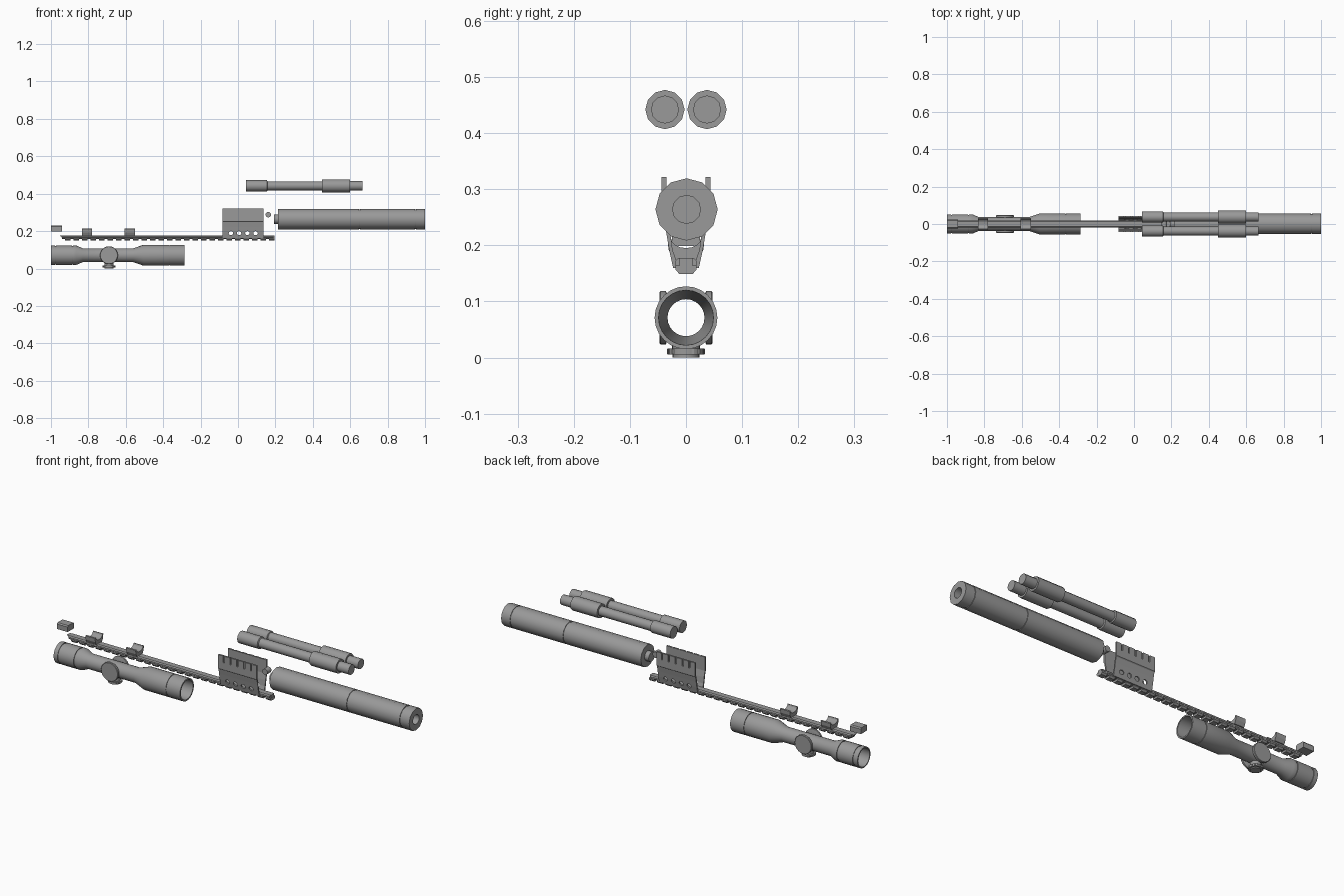
import bpy, bmesh, math
from mathutils import Vector

if "Cube" in bpy.data.objects:
    bpy.data.objects.remove(bpy.data.objects["Cube"])

# Dark grey finish shared by every part
grey = bpy.data.materials.new('dark_grey')
grey.diffuse_color = (0.32, 0.32, 0.32, 1)
grey.use_nodes = True
grey.node_tree.nodes["Principled BSDF"].inputs["Base Color"].default_value = grey.diffuse_color


def finish(name, bm, smooth=True):
    bmesh.ops.remove_doubles(bm, verts=bm.verts, dist=1e-5)
    bmesh.ops.recalc_face_normals(bm, faces=bm.faces)
    me = bpy.data.meshes.new(name)
    bm.to_mesh(me)
    bm.free()
    me.materials.append(grey)
    ob = bpy.data.objects.new(name, me)
    bpy.context.collection.objects.link(ob)
    if smooth:
        bpy.ops.object.select_all(action='DESELECT')
        ob.select_set(True)
        bpy.context.view_layer.objects.active = ob
        bpy.ops.object.shade_smooth_by_angle(angle=math.radians(31))
    return ob


def lathe(name, prof, centre, axis='X', sides=16, closed=False):
    """Spin (position along axis, radius) points around an axis through centre."""
    bm = bmesh.new()
    c = Vector(centre)
    rings = []
    for t, r in prof:
        ring = []
        for i in range(sides):
            a = 2 * math.pi * i / sides
            u, v = r * math.sin(a), r * math.cos(a)
            p = {'X': (t, u, v), 'Y': (u, t, v), 'Z': (u, v, t)}[axis]
            ring.append(bm.verts.new(c + Vector(p)))
        rings.append(ring)
    pairs = list(zip(rings, rings[1:]))
    if closed:
        pairs.append((rings[-1], rings[0]))
    else:
        bm.faces.new(rings[0])
        bm.faces.new(rings[-1])
    for a, b in pairs:
        for i in range(sides):
            j = (i + 1) % sides
            bm.faces.new((a[i], a[j], b[j], b[i]))
    return finish(name, bm)


def prism(bm, pts, lo, hi, axis='X'):
    """Extrude an outline along X (points are y,z) or along Y (points are x,z)."""
    def place(p, t):
        return (t, p[0], p[1]) if axis == 'X' else (p[0], t, p[1])
    a = [bm.verts.new(place(p, lo)) for p in pts]
    b = [bm.verts.new(place(p, hi)) for p in pts]
    bm.faces.new(a)
    bm.faces.new(b)
    n = len(pts)
    for i in range(n):
        j = (i + 1) % n
        bm.faces.new((a[i], a[j], b[j], b[i]))


def groove(x, r, w=0.005, d=0.004):
    return [(x - w, r), (x - w, r - d), (x + w, r - d), (x + w, r)]


# Scope tube: hollow, flared at both ends
lathe('scope_tube',
      [(-1.0, 0.052)] + groove(-0.975, 0.052, 0.003, 0.003) +
      groove(-0.885, 0.052, 0.003, 0.003) +
      [(-0.865, 0.052), (-0.83, 0.037), (-0.56, 0.037), (-0.505, 0.056)] +
      groove(-0.365, 0.056, 0.002, 0.003) + [(-0.287, 0.056),
      (-0.287, 0.049), (-0.33, 0.047), (-0.50, 0.033), (-0.92, 0.033),
      (-0.96, 0.045), (-1.0, 0.046)], (0, 0, 0.071), sides=24, closed=True)

# Scope turrets: one on each side and a ribbed one below
for s, label in ((-1, 'front'), (1, 'back')):
    lathe('scope_side_turret_' + label,
          [(s * 0.0345, 0.044), (s * 0.036, 0.048),
           (s * 0.045, 0.048), (s * 0.047, 0.046)], (-0.69, 0, 0.071), 'Y', 20)
lathe('scope_lower_turret',
      [(0.036, 0.025), (0.016, 0.025), (0.016, 0.033), (0.005, 0.033),
       (0.005, 0.024), (0, 0.024)], (-0.69, 0, 0), 'Z', 20)
bm = bmesh.new()
for i in range(16):
    a = 2 * math.pi * i / 16
    x, y = -0.69 + 0.032 * math.cos(a), 0.032 * math.sin(a)
    prism(bm, [(x - 0.002, 0.006), (x + 0.002, 0.006), (x + 0.002, 0.015),
               (x - 0.002, 0.015)], y - 0.002, y + 0.002, 'Y')
finish('scope_turret_ribs', bm, False)

# Long rail with cross teeth underneath
bm = bmesh.new()
prism(bm, [(-0.953, 0.177), (0.195, 0.177), (0.195, 0.159), (-0.935, 0.159)],
      -0.012, 0.012, 'Y')
prism(bm, [(-0.012, 0.159), (-0.019, 0.165), (-0.019, 0.172), (-0.014, 0.177),
           (0.014, 0.177), (0.019, 0.172), (0.019, 0.165), (0.012, 0.159)],
      -0.94, 0.19)
for i in range(25):
    x = -0.925 + i * 0.0455
    prism(bm, [(-0.012, 0.149), (-0.019, 0.157), (-0.019, 0.164),
               (0.019, 0.164), (0.019, 0.157), (0.012, 0.149)], x, x + 0.029)
finish('rail', bm, False)

# Two cradle clips on the rail
for n, x in enumerate((-0.807, -0.579)):
    bm = bmesh.new()
    arc = [(0.027 * math.cos(math.pi * i / 8), 0.214 - 0.019 * math.sin(math.pi * i / 8))
           for i in range(9)]
    prism(bm, arc + [(-0.033, 0.212), (-0.031, 0.192), (-0.022, 0.174),
                     (0.022, 0.174), (0.031, 0.192), (0.033, 0.212)],
          x - 0.027, x + 0.027)
    finish('cradle_clip_%d' % (n + 1), bm, False)

# Small end block
bm = bmesh.new()
prism(bm, [(-0.025, 0.199), (0.025, 0.199), (0.025, 0.224), (0.02, 0.23),
           (-0.02, 0.23), (-0.025, 0.224)], -1.0, -0.94)
finish('end_block', bm, False)

# Bracket: mirrored side plates, slotted outside at the top, drilled below
bm = bmesh.new()
for s in (-1, 1):
    prism(bm, [(s * y, z) for y, z in (
        (0.035, 0.322), (0.044, 0.322), (0.044, 0.252), (0.040, 0.248),
        (0.035, 0.222), (0.030, 0.192), (0.023, 0.160), (0.017, 0.160),
        (0.018, 0.175), (0.024, 0.192), (0.028, 0.222), (0.035, 0.252))],
          -0.082, 0.135)
bracket = finish('bracket_plates', bm, False)

bm = bmesh.new()
for i in range(5):
    x = -0.05 + i * 0.0385
    for lo, hi in ((-0.08, -0.038), (0.038, 0.08)):
        prism(bm, [(x - 0.004, 0.288), (x + 0.004, 0.288), (x + 0.004, 0.34),
                   (x - 0.004, 0.34)], lo, hi, 'Y')
for i in range(4):
    x = -0.038 + i * 0.044
    prism(bm, [(x + 0.012 * math.cos(k * math.pi / 6),
                0.189 + 0.011 * math.sin(k * math.pi / 6)) for k in range(12)],
          -0.08, 0.08, 'Y')
cutter = finish('bracket_cutter', bm, False)
cutter.hide_render = True
cutter.hide_viewport = True
mod = bracket.modifiers.new('cut', 'BOOLEAN')
mod.object = cutter
mod.operation = 'DIFFERENCE'
mod.solver = 'EXACT'

# Small cross pin
lathe('cross_pin', [(-0.016, 0.015), (0.016, 0.015)], (0.162, 0, 0.288), 'Y', 12)

# Large cylinder with threaded neck and bored front end
lathe('large_cylinder',
      [(0.192, 0.025), (0.215, 0.025), (0.215, 0.0555)] +
      groove(0.65, 0.0555, 0.003, 0.003) + groove(0.948, 0.0555, 0.003, 0.003) +
      [(1.0, 0.0555), (1.0, 0.025), (0.95, 0.025)],
      (0, 0.001, 0.264), sides=12)

# Twin slim tubes
for s, label in ((-1, 'front'), (1, 'back')):
    lathe('slim_tube_' + label,
          [(0.042, 0.03), (0.155, 0.03), (0.158, 0.024), (0.45, 0.024),
           (0.45, 0.035), (0.60, 0.035), (0.60, 0.025), (0.665, 0.025)],
          (0, s * 0.0375, 0.442), sides=12)
